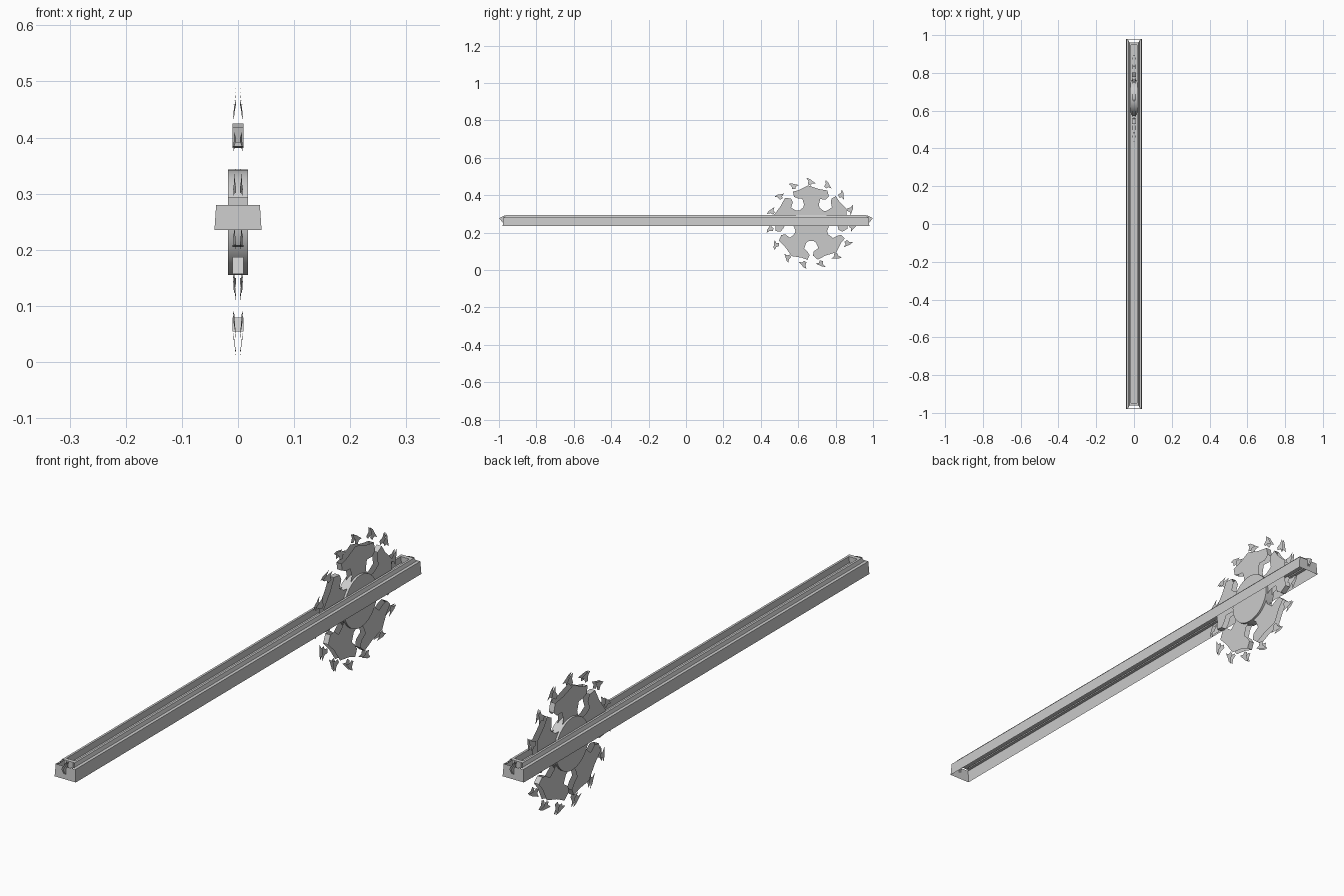
import bpy, bmesh
from math import radians, cos, sin

if "Cube" in bpy.data.objects:
    bpy.data.objects.remove(bpy.data.objects["Cube"])

CY, CZ = 0.67, 0.249   # blade centre


def finish(name, bm, recalc=False):
    if recalc:
        bmesh.ops.recalc_face_normals(bm, faces=bm.faces)
    me = bpy.data.meshes.new(name)
    bm.to_mesh(me)
    bm.free()
    ob = bpy.data.objects.new(name, me)
    bpy.context.collection.objects.link(ob)
    return ob


def polar(a, r):
    return CY + r * cos(radians(a)), CZ + r * sin(radians(a))


def twin_sheets(bm, pts, base, walls=()):
    """Two outward facing plates; pts are (angle, radius, half thickness)."""
    loops = []
    for s in (1, -1):
        vs = []
        for a, r, t in pts:
            y, z = polar(base + a, r)
            vs.append(bm.verts.new((s * t, y, z)))
        bm.faces.new(vs if s > 0 else vs[::-1])
        loops.append(vs)
    n = len(pts)
    for i in walls:
        j = (i + 1) % n
        bm.faces.new((loops[0][j], loops[0][i], loops[1][i], loops[1][j]))


# Rail: hollow trough, open underneath, with two raised lips on top
half = [(0.042, 0.235, 0.98), (0.039, 0.280, 0.978), (0.029, 0.281, 0.972),
        (0.025, 0.294, 0.962), (0.017, 0.294, 0.962), (0.015, 0.272, 0.962)]
prof = half + [(-x, z, y) for x, z, y in reversed(half)]
bm = bmesh.new()
rows = [[bm.verts.new((x, s * y, z)) for x, z, y in prof] for s in (-1, 1)]
for i in range(len(prof) - 1):
    bm.faces.new((rows[0][i], rows[1][i], rows[1][i + 1], rows[0][i + 1]))
# Flat end plates
for r in rows:
    bm.faces.new((r[0], r[1], r[-2], r[-1]))
finish("rail", bm, True)

# End stops and small pointed fins at both ends of the rail
for s, tag in ((-1, "front"), (1, "back")):
    bpy.ops.mesh.primitive_cube_add(size=1, location=(0, s * 0.955, 0.283))
    stop = bpy.context.object
    stop.name = tag + "_stop"
    stop.scale = (0.036, 0.014, 0.022)
    bm = bmesh.new()
    for x in (-0.003, 0.003):
        bm.faces.new([bm.verts.new((x, s * y, z)) for y, z in
                      ((0.965, 0.294), (0.998, 0.277), (0.98, 0.252))])
    finish(tag + "_fin", bm)

# Blade hub
bpy.ops.mesh.primitive_cylinder_add(vertices=32, radius=0.094, depth=0.036,
                                    location=(0, CY, CZ),
                                    rotation=(0, radians(90), 0))
bpy.context.object.name = "blade_hub"
bpy.ops.object.shade_smooth_by_angle(angle=radians(35))

# Five broken plates separated by slots and keyholes
T = 0.010
plate = [(-34, 0.085), (-22, 0.108), (-20, 0.138), (-31, 0.150), (-33, 0.172),
         (-26, 0.196), (-12, 0.188), (5, 0.204), (20, 0.190), (30, 0.196),
         (33, 0.170), (28, 0.152), (20, 0.140), (21, 0.108), (34, 0.085)]
bm = bmesh.new()
for k in range(5):
    twin_sheets(bm, [(a, r, T) for a, r in plate], 90 + 72 * k, (4, 9))
finish("blade_plates", bm)

# Ring of loose claw shaped teeth, thinning toward the tip
claw = [(-6, 0.216), (-1, 0.214), (1, 0.203), (5, 0.210), (4, 0.226),
        (6, 0.244), (2, 0.238), (-1, 0.228)]
bm = bmesh.new()
for k in range(15):
    twin_sheets(bm, [(a, r, 0.009 - (r - 0.20) * 0.13) for a, r in claw],
                90 + 24 * k)
finish("blade_teeth", bm)
